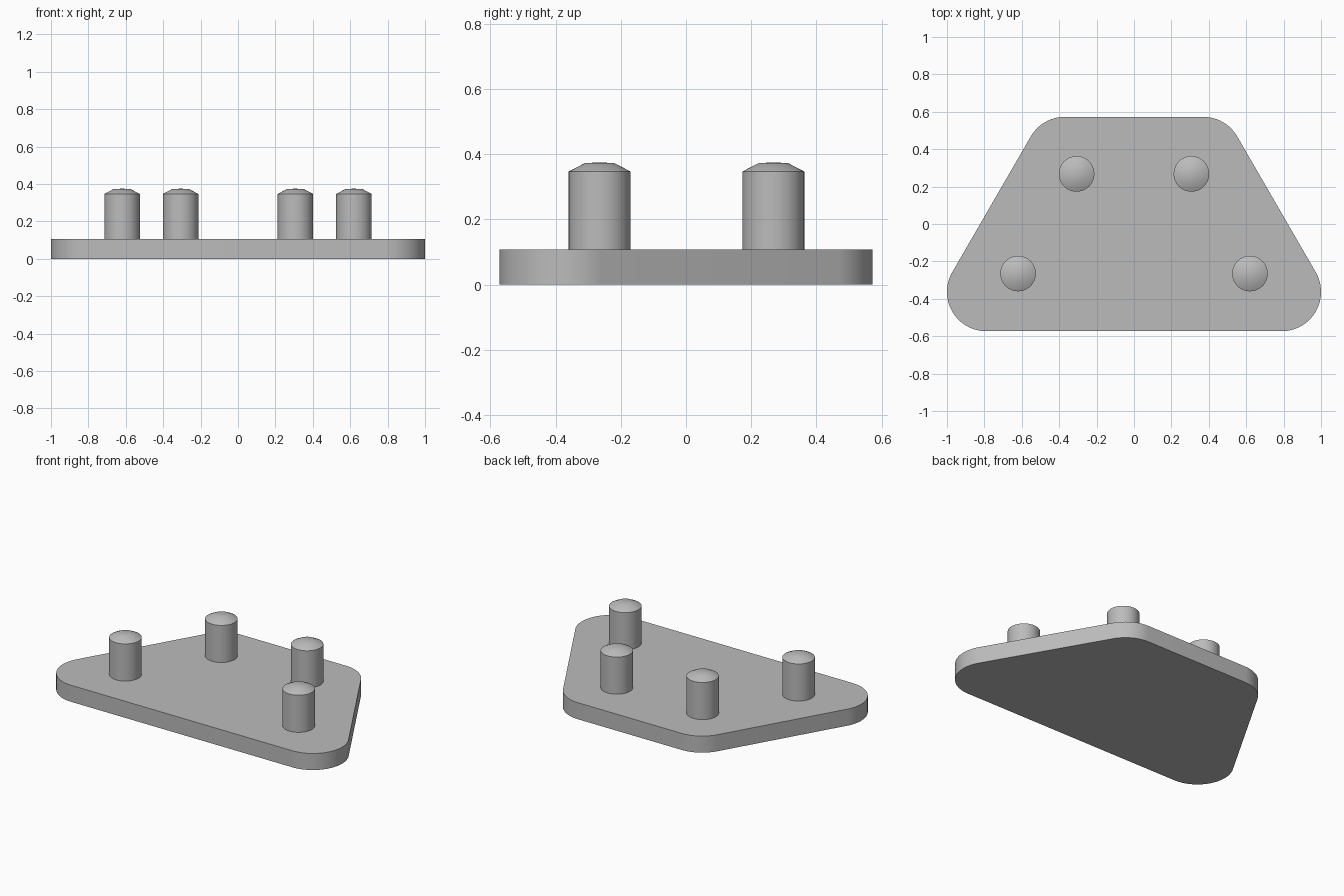
import bpy, bmesh, math

cube = bpy.data.objects.get("Cube")
if cube:
    bpy.data.objects.remove(cube, do_unlink=True)

grey = bpy.data.materials.new("plain grey")
grey.use_nodes = True
grey.diffuse_color = (0.5, 0.5, 0.5, 1)
grey.node_tree.nodes["Principled BSDF"].inputs["Base Color"].default_value = (0.5, 0.5, 0.5, 1)


def finish(bm, name, location=(0, 0, 0)):
    """Turn a bmesh into a smooth-shaded object with sharp edges kept."""
    bmesh.ops.recalc_face_normals(bm, faces=bm.faces)
    mesh = bpy.data.meshes.new(name)
    bm.to_mesh(mesh)
    bm.free()
    mesh.materials.append(grey)
    obj = bpy.data.objects.new(name, mesh)
    obj.location = location
    bpy.context.collection.objects.link(obj)
    bpy.ops.object.select_all(action='DESELECT')
    obj.select_set(True)
    bpy.context.view_layer.objects.active = obj
    bpy.ops.object.shade_smooth_by_angle(angle=math.radians(28))
    return obj


def arc(cx, cy, radius, start, end, step=5):
    return [(cx + radius * math.cos(math.radians(a)), cy + radius * math.sin(math.radians(a)))
            for a in range(start, end + 1, step)]


# Base plate: trapezoid with rounded corners, mirrored outline
THICK = 0.107
half = arc(0.79, -0.363, 0.21, -90, 30) + arc(0.37, 0.363, 0.21, 30, 90)
outline = half + [(-x, y) for x, y in reversed(half)]
bm = bmesh.new()
plate = bm.faces.new([bm.verts.new((x, y, 0)) for x, y in outline])
ext = bmesh.ops.extrude_face_region(bm, geom=[plate], use_keep_orig=True)
top = [v for v in ext["geom"] if isinstance(v, bmesh.types.BMVert)]
bmesh.ops.translate(bm, verts=top, vec=(0, 0, THICK))
finish(bm, "base_plate")


# Pegs: a lathed profile with a low domed cap
def peg(name, x, y, sides=48):
    profile = [(0, 0), (0.095, 0), (0.095, 0.24), (0.045, 0.266), (0, 0.268)]
    bm = bmesh.new()
    verts = [bm.verts.new((r, 0, z)) for r, z in profile]
    edges = [bm.edges.new(pair) for pair in zip(verts, verts[1:])]
    bmesh.ops.spin(bm, geom=verts + edges, cent=(0, 0, 0), axis=(0, 0, 1),
                   angle=math.tau, steps=sides)
    bmesh.ops.remove_doubles(bm, verts=bm.verts, dist=0.0005)
    finish(bm, name, (x, y, THICK))


for side, sign in (("left", 1), ("right", -1)):
    peg(f"front_{side}_peg", sign * 0.62, -0.265)
    peg(f"back_{side}_peg", sign * 0.307, 0.268)
